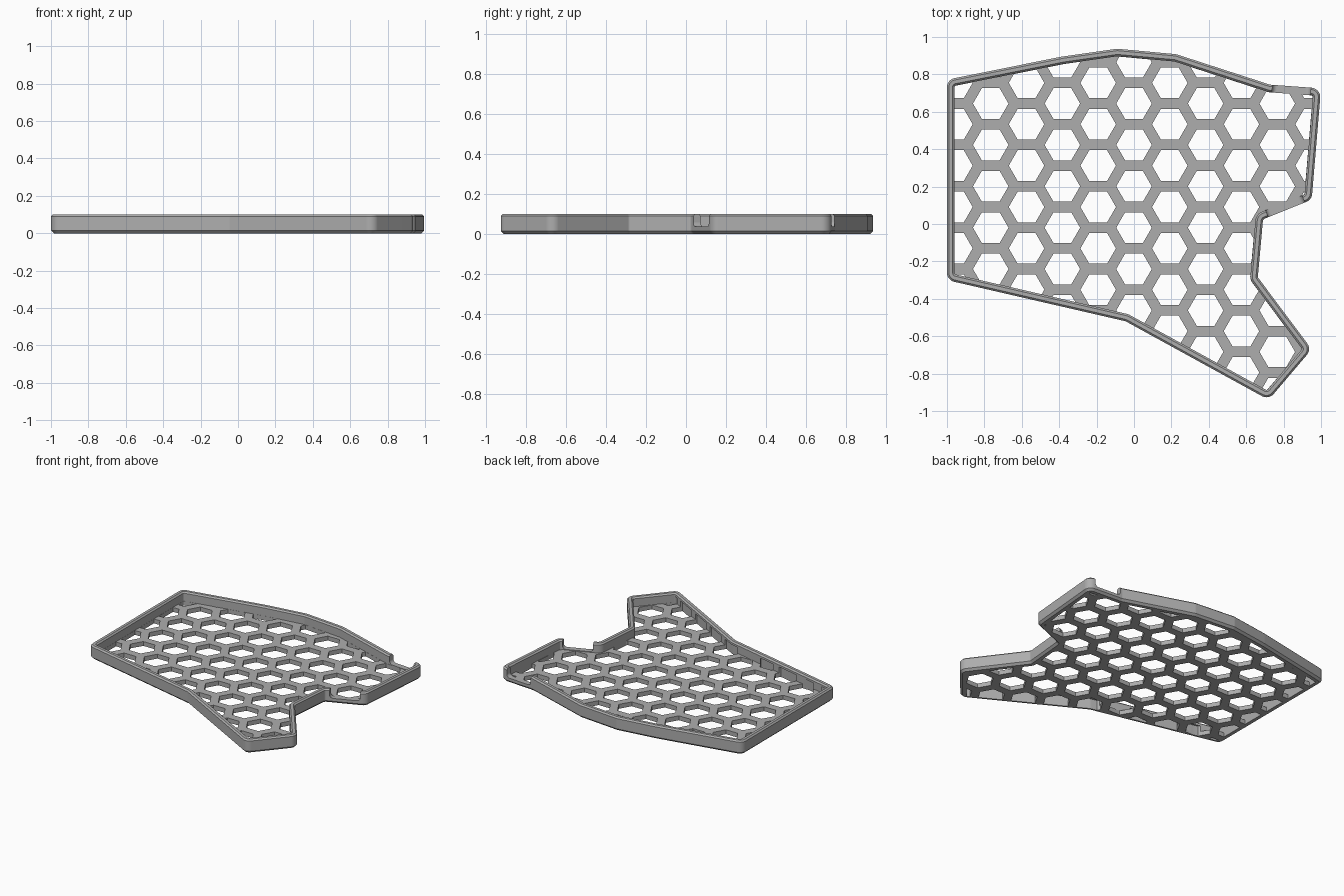
import bpy, bmesh, math
from mathutils import Vector, Matrix

cube = bpy.data.objects.get("Cube")
if cube:
    bpy.data.objects.remove(cube)

grey = bpy.data.materials.new("plain grey")
grey.use_nodes = True
colour = (0.42, 0.42, 0.42, 1)
grey.diffuse_color = colour
grey.node_tree.nodes["Principled BSDF"].inputs["Base Color"].default_value = colour

# Outer outline, counter-clockwise from the front left corner
OUTLINE = [Vector(p) for p in (
    (-1.0, -0.3), (-0.045, -0.52), (0.72, -0.94), (0.95, -0.67), (0.662, -0.285),
    (0.69, 0.025), (0.95, 0.13), (1.0, 0.725), (0.727, 0.745), (0.225, 0.908),
    (-0.09, 0.937), (-0.385, 0.895), (-1.0, 0.772))]
FRONT_EDGES = (0, 1)
WALL, HEIGHT, FLOOR = 0.04, 0.1, 0.032


def outline(inset, front_inset=None, radius=0.05, steps=6):
    """Outline moved inwards, with every corner rounded."""
    n, points = len(OUTLINE), []
    for i, p in enumerate(OUTLINE):
        a = (p - OUTLINE[i - 1]).normalized()
        b = (OUTLINE[(i + 1) % n] - p).normalized()
        cross = a.x * b.y - a.y * b.x
        depth = [front_inset if front_inset is not None and e in FRONT_EDGES else inset
                 for e in ((i - 1) % n, i)]
        # Corner where the two moved edges meet
        corner = p + (b * depth[0] - a * depth[1]) / cross
        r = max(radius - inset, 0.004) if cross > 0 else 0.015 + inset
        turn = math.atan2(cross, a.dot(b))
        side = math.copysign(1, turn)
        start = corner - a * r * math.tan(abs(turn) / 2)
        centre = start + Vector((-a.y, a.x)) * r * side
        for k in range(steps + 1):
            spin = Matrix.Rotation(turn * k / steps, 2)
            points.append(centre + spin @ (start - centre))
    return points


def make_object(name, bm):
    bmesh.ops.recalc_face_normals(bm, faces=bm.faces)
    mesh = bpy.data.meshes.new(name)
    bm.to_mesh(mesh)
    bm.free()
    mesh.materials.append(grey)
    obj = bpy.data.objects.new(name, mesh)
    bpy.context.collection.objects.link(obj)
    return obj


def loft(bm, rings):
    """Closed solid through a stack of (points, z) rings."""
    loops = [[bm.verts.new((p.x, p.y, z)) for p in pts] for pts, z in rings]
    for low, high in zip(loops, loops[1:]):
        for i in range(len(low)):
            bm.faces.new((low[i - 1], low[i], high[i], high[i - 1]))
    bm.faces.new(loops[0][::-1])
    bm.faces.new(loops[-1])


def boolean(target, cutter, operation):
    cutter.hide_render = True
    mod = target.modifiers.new(operation.lower(), "BOOLEAN")
    mod.operation, mod.solver, mod.object = operation, "EXACT", cutter
    bpy.context.view_layer.objects.active = target
    bpy.ops.object.modifier_apply(modifier=mod.name)
    bpy.data.objects.remove(cutter)


# Tray: chamfered outside, rim, inner wall and floor
bm = bmesh.new()
loft(bm, [(outline(0.015), 0), (outline(0), 0.015), (outline(0), HEIGHT - 0.01),
          (outline(0.01), HEIGHT), (outline(WALL - 0.01), HEIGHT),
          (outline(WALL), HEIGHT - 0.01), (outline(WALL), FLOOR)])
tray = make_object("tray", bm)

# Honeycomb holes, trimmed to the inner wall and biting into the front wall
PITCH_X, PITCH_Y, HEX = 0.1915, 0.2212, 0.095
bm = bmesh.new()
for col in range(-6, 7):
    for row in range(-9, 4):
        x = col * PITCH_X
        y = 0.644 + row * PITCH_Y + (PITCH_Y / 2 if col % 2 else 0)
        ring = [Vector((x + HEX * math.cos(k * math.pi / 3),
                        y + HEX * math.sin(k * math.pi / 3))) for k in range(6)]
        loft(bm, [(ring, -0.05), (ring, 0.075)])
holes = make_object("honeycomb_cutter", bm)
bm = bmesh.new()
loft(bm, [(outline(WALL + 0.001, WALL - 0.012), z) for z in (-0.1, 0.2)])
boolean(holes, make_object("trim_cutter", bm), "INTERSECT")
boolean(tray, holes, "DIFFERENCE")


# Cable notches in the back and side walls
def notch(start, end, bottom=0.036, top=0.2):
    start, end = Vector(start), Vector(end)
    along, mid = end - start, (start + end) / 2
    bm = bmesh.new()
    bmesh.ops.create_cube(bm, size=1)
    bmesh.ops.scale(bm, vec=(along.length, 0.12, top - bottom), verts=bm.verts)
    lower = [e for e in bm.edges if all(v.co.z < 0 for v in e.verts)
             and abs(e.verts[0].co.x - e.verts[1].co.x) < 0.001]
    bmesh.ops.bevel(bm, geom=lower, offset=0.025, segments=5, profile=0.5, affect="EDGES")
    turn = Matrix.Rotation(math.atan2(along.y, along.x), 4, "Z")
    bm.transform(Matrix.Translation((mid.x, mid.y, (top + bottom) / 2)) @ turn)
    boolean(tray, make_object("notch_cutter", bm), "DIFFERENCE")


notch((0.74, 0.735), (0.945, 0.72))
notch((0.715, 0.045), (0.91, 0.122))

# Smooth the rounded corners only
bpy.ops.object.select_all(action="DESELECT")
tray.select_set(True)
bpy.context.view_layer.objects.active = tray
bpy.ops.object.shade_smooth_by_angle(angle=math.radians(20))
weighted = tray.modifiers.new("weighted normals", "WEIGHTED_NORMAL")
weighted.keep_sharp = True
